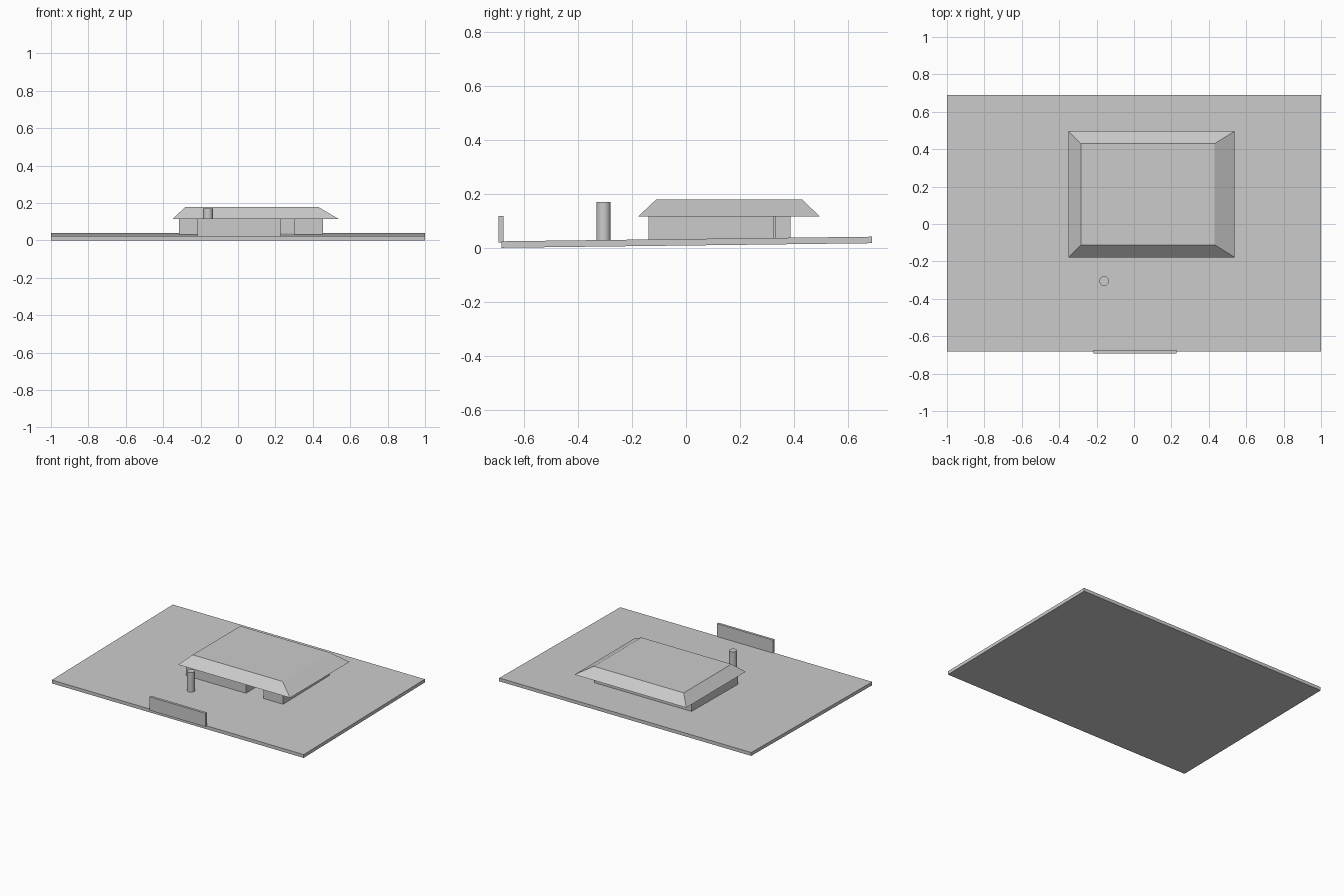
import bpy
import bmesh

if "Cube" in bpy.data.objects:
    bpy.data.objects.remove(bpy.data.objects["Cube"], do_unlink=True)

grey = bpy.data.materials.new("plain grey")
grey.use_nodes = True
GREY = (0.6, 0.6, 0.6, 1)
grey.diffuse_color = GREY
grey.node_tree.nodes["Principled BSDF"].inputs["Base Color"].default_value = GREY


def block(name, x, y, z, shape=None):
    """Box between the given (low, high) limits; shape may move its vertices."""
    bm = bmesh.new()
    bmesh.ops.create_cube(bm, size=1)
    for v in bm.verts:
        v.co = [lim[int(c > 0)] for lim, c in zip((x, y, z), v.co)]
        if shape:
            shape(v.co)
    mesh = bpy.data.meshes.new(name)
    bm.to_mesh(mesh)
    bm.free()
    mesh.materials.append(grey)
    obj = bpy.data.objects.new(name, mesh)
    bpy.context.collection.objects.link(obj)
    return obj


# Ground slab, rising gently toward the back
def slope(co):
    if co.y > 0:
        co.z += 0.017


block("ground_slab", (-1, 1), (-0.683, 0.689), (0, 0.024), slope)

# House walls around a recessed entrance
WALL_Z = (0.022, 0.117)
block("main_wing", (-0.315, 0.16), (-0.138, 0.387), WALL_Z)
block("side_wing", (0.3, 0.455), (-0.138, 0.324), WALL_Z)
block("rear_wing", (0.15, 0.455), (0.33, 0.387), WALL_Z)


# Flat-topped roof with sloping eaves
def taper(co):
    if co.z > 0.15:
        co.x = -0.283 if co.x < 0 else 0.431
        co.y = -0.111 if co.y < 0 else 0.43


block("hipped_roof", (-0.349, 0.538), (-0.178, 0.496), (0.115, 0.178), taper)

# Panel standing at the front edge
block("front_panel", (-0.216, 0.226), (-0.693, -0.675), (0.02, 0.117))

# Round post in the yard
bpy.ops.mesh.primitive_cylinder_add(vertices=32, radius=0.026, depth=0.15,
                                    location=(-0.16, -0.305, 0.095))
post = bpy.context.object
post.name = "round_post"
post.data.materials.append(grey)
bpy.ops.object.shade_smooth_by_angle()
